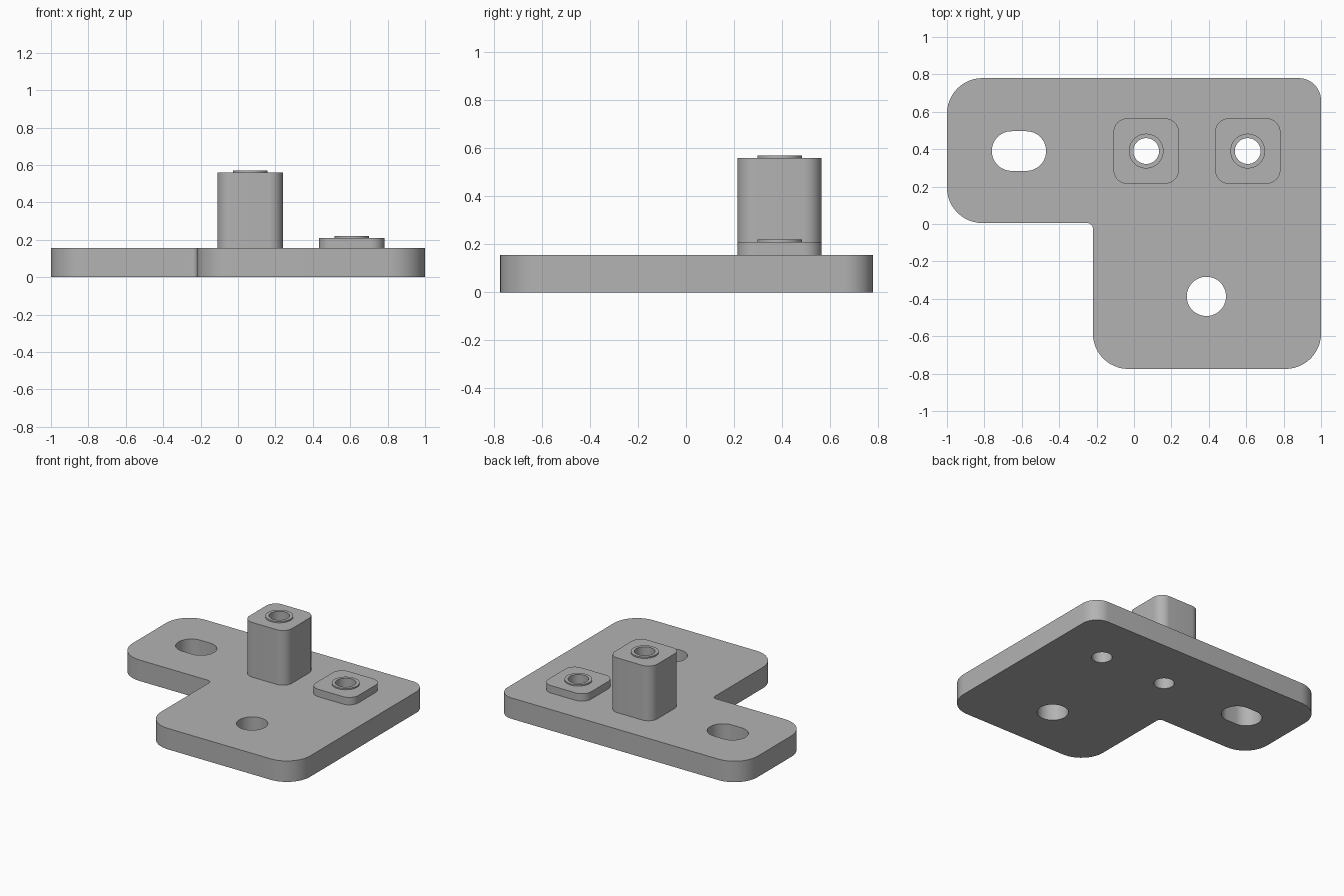
import bpy, bmesh, math
from mathutils import Vector

cube = bpy.data.objects.get("Cube")
if cube:
    bpy.data.objects.remove(cube, do_unlink=True)

# Single matte grey
GREY = (0.45, 0.45, 0.45, 1)
grey = bpy.data.materials.new("plain_grey")
grey.use_nodes = True
grey.diffuse_color = GREY
grey.node_tree.nodes["Principled BSDF"].inputs["Base Color"].default_value = GREY

THICK = 0.155      # plate thickness
ROW = 0.39         # y of the slot and bosses
STEPS = 12         # segments per rounded corner


def rounded(corners):
    """Counter-clockwise outline from (x, y, radius) corners."""
    pts = []
    for i, (x, y, r) in enumerate(corners):
        p = Vector((x, y))
        a = (Vector(corners[i - 1][:2]) - p).normalized()
        b = (Vector(corners[(i + 1) % len(corners)][:2]) - p).normalized()
        half = a.angle(b) / 2
        centre = p + (a + b).normalized() * (r / math.sin(half))
        reach = r / math.tan(half)
        u, v = p + a * reach - centre, p + b * reach - centre
        sweep = u.angle(v)
        for k in range(STEPS + 1):
            t = k / STEPS
            q = centre + (u * math.sin((1 - t) * sweep) + v * math.sin(t * sweep)) / math.sin(sweep)
            if not pts or (q - pts[-1]).length > 1e-4:
                pts.append(q)
    if (pts[0] - pts[-1]).length < 1e-4:
        pts.pop()
    return pts


def box(x, y, w, h, r):
    sx, sy = w / 2, h / 2
    return rounded([(x - sx, y - sy, r), (x + sx, y - sy, r),
                    (x + sx, y + sy, r), (x - sx, y + sy, r)])


def disc(x, y, r):
    return box(x, y, 2 * r, 2 * r, r)


def wall(bm, loop, z0, z1, inward=False):
    low = [bm.verts.new((p.x, p.y, z0)) for p in loop]
    high = [bm.verts.new((p.x, p.y, z1)) for p in loop]
    for i in range(len(loop)):
        j = (i + 1) % len(loop)
        quad = [low[i], low[j], high[j], high[i]]
        bm.faces.new(quad[::-1] if inward else quad)


def cap(bm, loops, z, up=True):
    """Flat face bounded by the first loop, pierced by the others."""
    edges = []
    for loop in loops:
        vs = [bm.verts.new((p.x, p.y, z)) for p in loop]
        edges += [bm.edges.new((vs[i - 1], vs[i])) for i in range(len(vs))]
    made = bmesh.ops.triangle_fill(bm, edges=edges, use_beauty=True, normal=(0, 0, 1))
    for f in made["geom"]:
        if isinstance(f, bmesh.types.BMFace):
            f.normal_update()
            if (f.normal.z > 0) != up:
                f.normal_flip()


def finish(bm, name):
    bmesh.ops.remove_doubles(bm, verts=bm.verts, dist=1e-5)
    mesh = bpy.data.meshes.new(name)
    bm.to_mesh(mesh)
    bm.free()
    mesh.materials.append(grey)
    obj = bpy.data.objects.new(name, mesh)
    bpy.context.collection.objects.link(obj)
    bpy.ops.object.select_all(action='DESELECT')
    obj.select_set(True)
    bpy.context.view_layer.objects.active = obj
    bpy.ops.object.shade_smooth_by_angle(angle=math.radians(30))


# Outlines
outline = rounded([(-1, 0.005, 0.19), (-0.22, 0.005, 0.03), (-0.22, -0.775, 0.19),
                   (1, -0.775, 0.19), (1, 0.78, 0.12), (-1, 0.78, 0.19)])
slot = box(-0.615, ROW, 0.29, 0.212, 0.1055)
round_hole = disc(0.387, -0.387, 0.105)
bosses = [("tall_boss", 0.065, 0.56), ("short_boss", 0.608, 0.21)]
feet = [box(x, ROW, 0.35, 0.35, 0.075) for _, x, _ in bosses]
bores = [disc(x, ROW, 0.069) for _, x, _ in bosses]

# L-shaped base plate
bm = bmesh.new()
wall(bm, outline, 0, THICK)
for hole in (slot, round_hole):
    wall(bm, hole, 0, THICK, inward=True)
for bore in bores:
    wall(bm, bore, 0, THICK, inward=True)
cap(bm, [outline, slot, round_hole] + bores, 0, up=False)
cap(bm, [outline, slot, round_hole] + feet, THICK)
finish(bm, "base_plate")

# Bosses, each with a raised collar around its bore
for (name, x, top), foot, bore in zip(bosses, feet, bores):
    rim = disc(x, ROW, 0.093)
    bm = bmesh.new()
    wall(bm, foot, THICK, top)
    wall(bm, bore, THICK, top, inward=True)
    cap(bm, [foot, rim], top)
    finish(bm, name)
    bm = bmesh.new()
    wall(bm, rim, top, top + 0.01)
    wall(bm, bore, top, top + 0.01, inward=True)
    cap(bm, [rim, bore], top + 0.01)
    finish(bm, name + "_collar")
